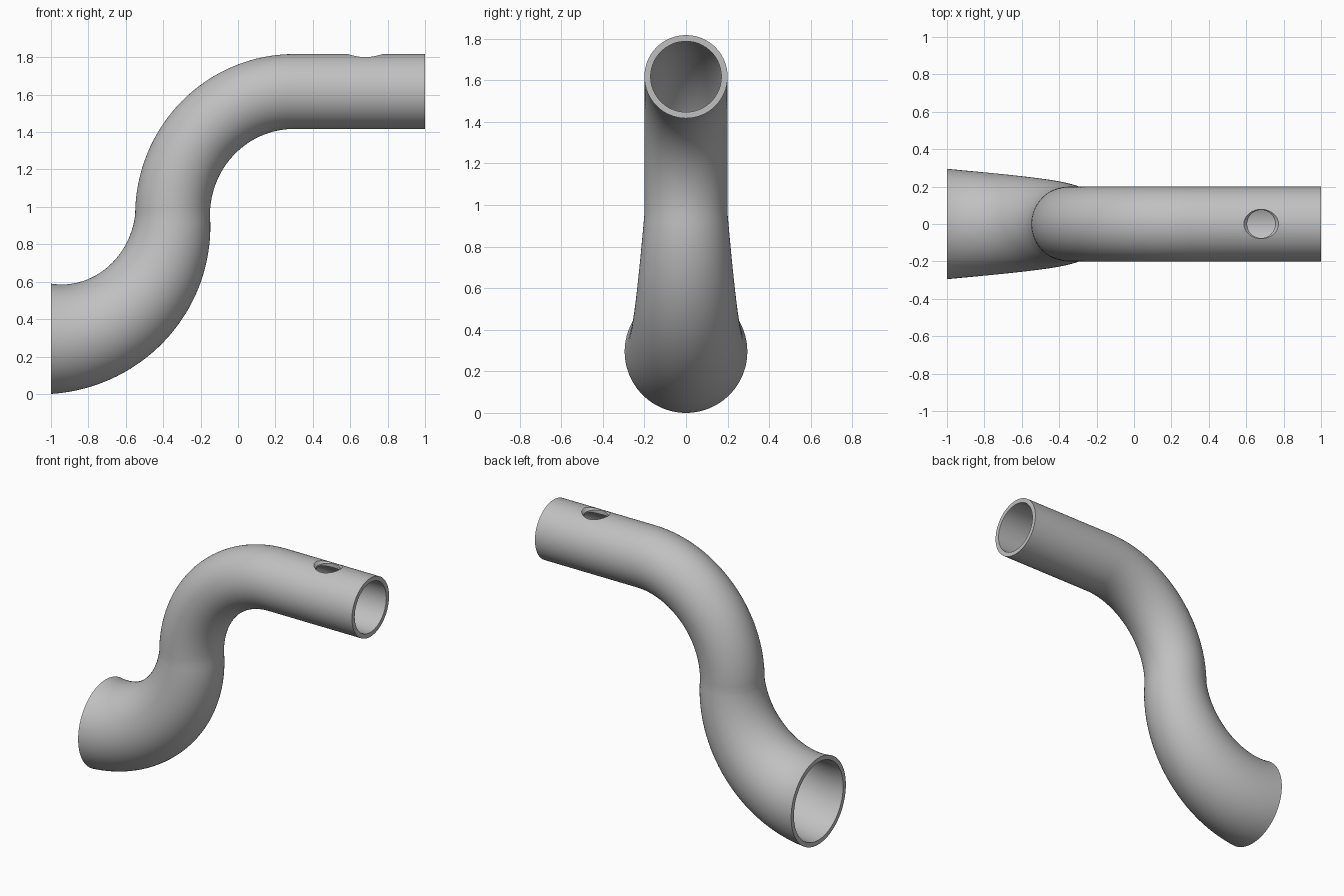
import bpy
import bmesh
from math import sin, cos, pi

old = bpy.data.objects.get("Cube")
if old:
    bpy.data.objects.remove(old, do_unlink=True)

SIDES = 96
STEPS = 32
WALL = 0.03
BIG, SMALL = 0.295, 0.2      # outer radii at the wide and narrow ends
BEND = 0.65                  # bend radius of the centre line
MID_Z, TOP_Z = 0.955, 1.617

grey = bpy.data.materials.new("plain grey")
grey.use_nodes = True
colour = (0.53, 0.53, 0.53, 1)
grey.diffuse_color = colour
grey.node_tree.nodes["Principled BSDF"].inputs["Base Color"].default_value = colour


def bridge_rings(name, rings, closed):
    """Skin a list of point rings; either loop back to the start or cap the ends."""
    bm = bmesh.new()
    loops = [[bm.verts.new(p) for p in ring] for ring in rings]
    pairs = list(zip(loops, loops[1:]))
    if closed:
        pairs.append((loops[-1], loops[0]))
    else:
        bm.faces.new(loops[0])
        bm.faces.new(loops[-1])
    for a, b in pairs:
        for i in range(SIDES):
            j = (i + 1) % SIDES
            bm.faces.new((a[i], a[j], b[j], b[i]))
    bmesh.ops.recalc_face_normals(bm, faces=bm.faces)
    mesh = bpy.data.meshes.new(name)
    bm.to_mesh(mesh)
    bm.free()
    mesh.materials.append(grey)
    obj = bpy.data.objects.new(name, mesh)
    bpy.context.collection.objects.link(obj)
    return obj


def tube_ring(x, z, tilt, radius):
    """Circle across the path; tilt is the path direction above +x."""
    pts = []
    for i in range(SIDES):
        a = 2 * pi * i / SIDES
        u = radius * cos(a)
        pts.append((x - u * sin(tilt), radius * sin(a), z + u * cos(tilt)))
    return pts


# Path stations: tapered lower bend, even upper bend, straight end
stations = []
for k in range(STEPS + 1):
    t = k / STEPS
    a = t * pi / 2
    stations.append((-1 + BEND * sin(a), MID_Z - (MID_Z - BIG) * cos(a),
                     a, BIG + (SMALL - BIG) * t))
for k in range(1, STEPS + 1):
    a = k / STEPS * pi / 2
    stations.append((0.3 - BEND * cos(a), MID_Z + (TOP_Z - MID_Z) * sin(a),
                     pi / 2 - a, SMALL))
stations.append((1, TOP_Z, 0, SMALL))

# Hollow pipe: outer skin forwards, inner skin backwards
outer = [tube_ring(x, z, t, r) for x, z, t, r in stations]
inner = [tube_ring(x, z, t, r - WALL) for x, z, t, r in reversed(stations)]
pipe = bridge_rings("bent_pipe", outer + inner, True)

# Countersunk pin hole through the top wall
profile = [(0.075, 1.65), (0.075, 1.797), (0.095, 1.82), (0.095, 1.9)]
cutter = bridge_rings("hole_cutter", [
    [(0.68 + r * cos(2 * pi * i / SIDES), r * sin(2 * pi * i / SIDES), z)
     for i in range(SIDES)] for r, z in profile], False)
cutter.hide_render = True

bpy.ops.object.select_all(action='DESELECT')
pipe.select_set(True)
bpy.context.view_layer.objects.active = pipe
cut = pipe.modifiers.new("pin hole", 'BOOLEAN')
cut.operation = 'DIFFERENCE'
cut.solver = 'EXACT'
cut.object = cutter
bpy.ops.object.modifier_apply(modifier=cut.name)
bpy.data.objects.remove(cutter, do_unlink=True)
bpy.ops.object.shade_smooth_by_angle(angle=pi / 6)
